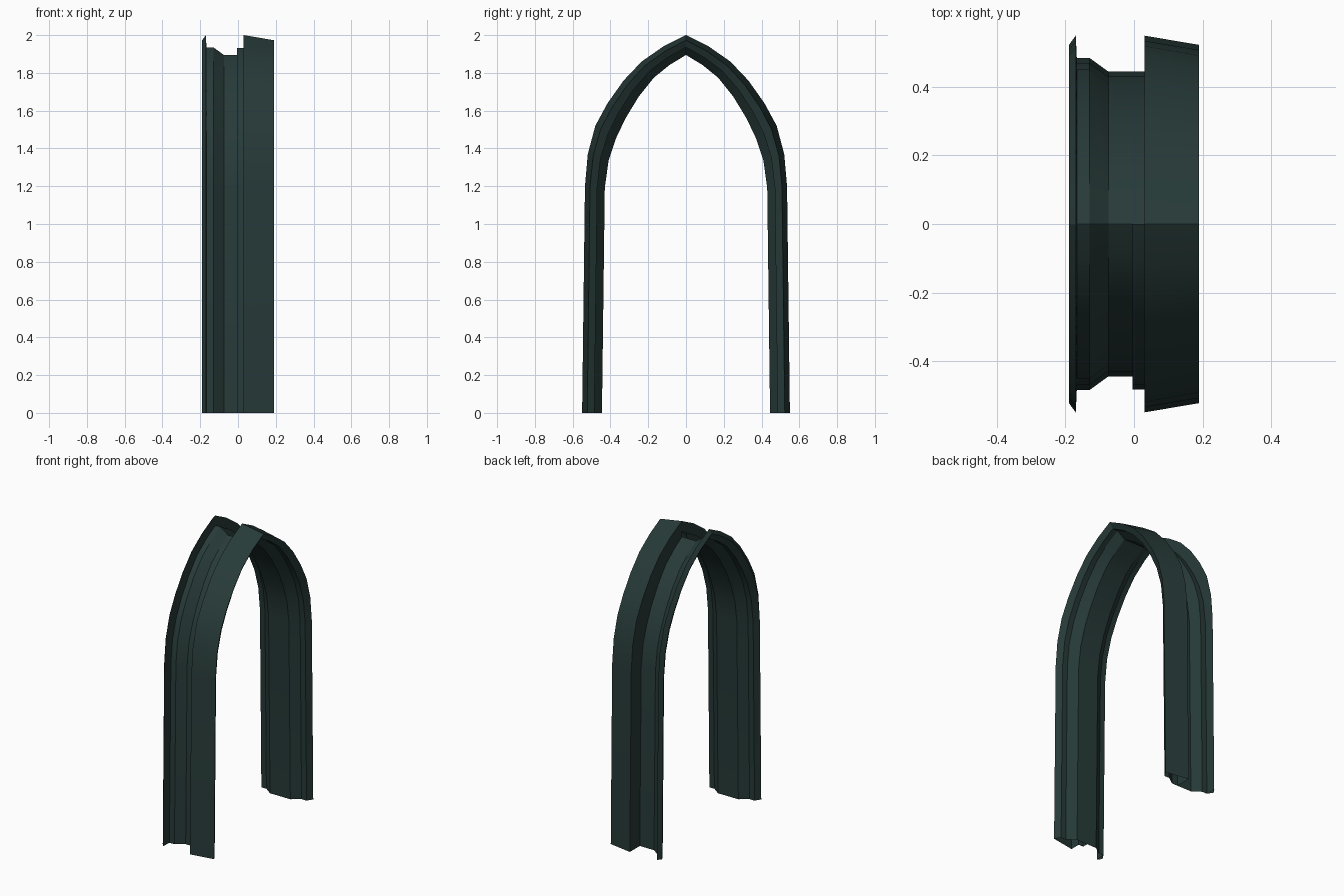
import bpy, bmesh, math

cube = bpy.data.objects.get("Cube")
if cube:
    bpy.data.objects.remove(cube, do_unlink=True)

mat = bpy.data.materials.new("dark_green")
mat.use_nodes = True
color = (0.02, 0.043, 0.04, 1)
mat.diffuse_color = color
bsdf = next(n for n in mat.node_tree.nodes if n.type == 'BSDF_PRINCIPLED')
bsdf.inputs["Base Color"].default_value = color

# Half of the pointed arch, foot to apex: (y, z) on the outer and inner edges
OUTER = [(.55, 0), (.535, 1.2), (.52, 1.37), (.48, 1.52), (.415, 1.64),
         (.33, 1.76), (.235, 1.86), (.12, 1.94), (0, 2)]
INNER = [(.445, 0), (.43, 1.19), (.41, 1.335), (.37, 1.455), (.32, 1.56),
         (.25, 1.675), (.17, 1.775), (.087, 1.842), (0, 1.895)]


def sweep(name, front, back):
    """Sweep a profile of (x, depth) points along each half of the arch."""
    bm = bmesh.new()
    for side, profile in ((-1, front), (1, back)):
        rows = []
        for (yo, zo), (yi, zi) in zip(OUTER, INNER):
            row = []
            for x, depth in profile:
                t = (0.55 - depth) / 0.105
                row.append(bm.verts.new((x, side * (yo + (yi - yo) * t), zo + (zi - zo) * t)))
            rows.append(row)
        for a, b in zip(rows, rows[1:]):
            for i in range(len(profile) - 1):
                quad = (a[i], a[i + 1], b[i + 1], b[i])
                bm.faces.new(quad if side < 0 else quad[::-1])
    bmesh.ops.remove_doubles(bm, verts=bm.verts, dist=0.0005)
    mesh = bpy.data.meshes.new(name)
    bm.to_mesh(mesh)
    bm.free()
    mesh.materials.append(mat)
    obj = bpy.data.objects.new(name, mesh)
    bpy.context.collection.objects.link(obj)
    bpy.ops.object.select_all(action='DESELECT')
    obj.select_set(True)
    bpy.context.view_layer.objects.active = obj
    bpy.ops.object.shade_smooth_by_angle(angle=math.radians(28))


# Raised lining that forms the inside of the arch
half = [(.075, .445), (.13, .485), (.167, .485)]
lining = [(-x, d) for x, d in reversed(half)] + half
sweep("inner_lining", lining, lining)

# Narrow bevelled lip on the right edge
lip = [(-.167, .485), (-.19, .523), (-.17, .55), (-.167, .485)]
sweep("edge_lip", lip, lip)

# Wide sloping outer cover, with a stepped ledge on the front half only
cover = [(.03, .55), (.19, .523), (.167, .485)]
sweep("outer_cover",
      [(-.005, .445), (-.005, .483), (.03, .483)] + cover,
      [(.03, .445)] + cover)
